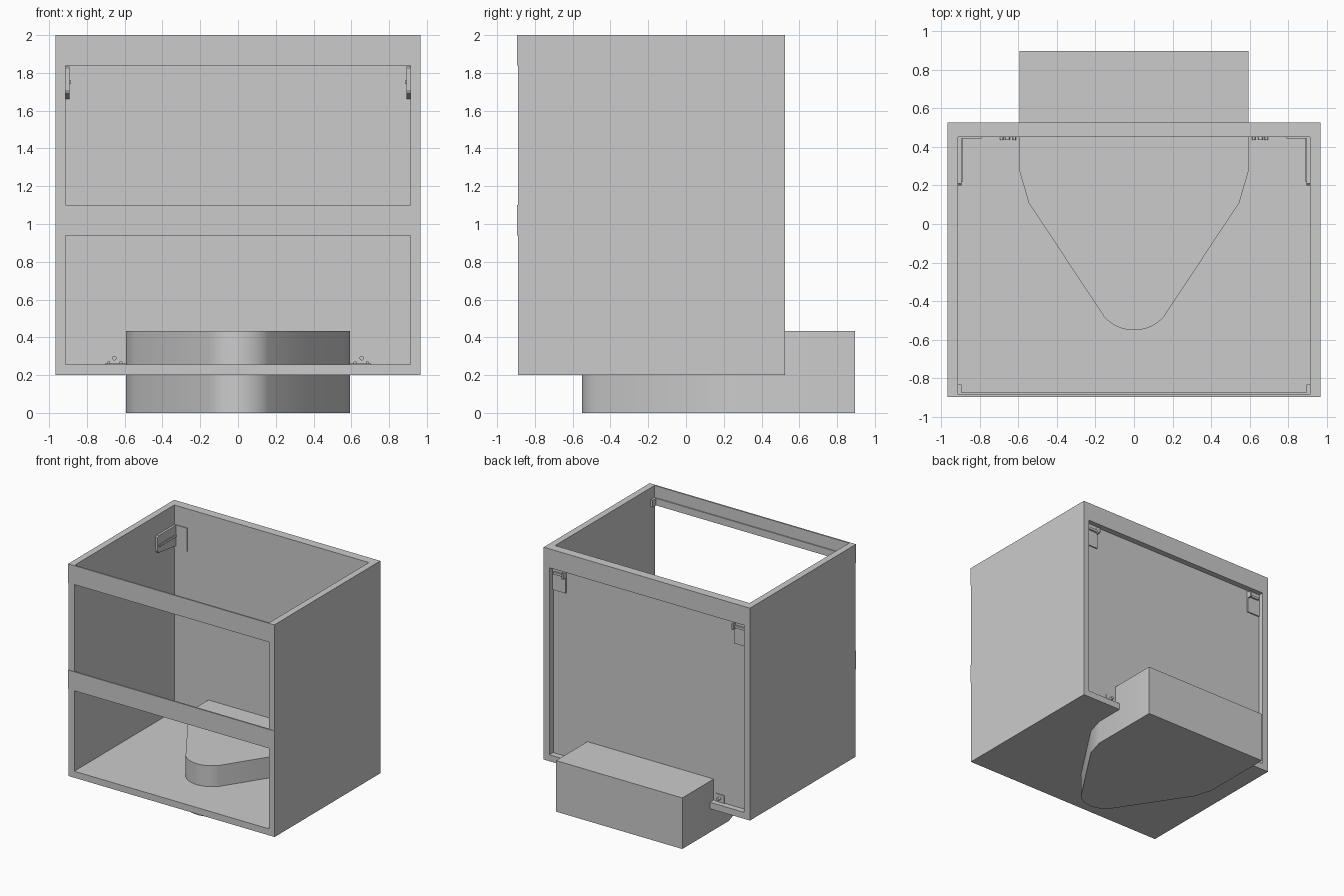
import bpy, bmesh, math
from mathutils import Matrix

if "Cube" in bpy.data.objects:
    bpy.data.objects.remove(bpy.data.objects["Cube"])

W = 0.967             # half width of the carcass
IN = 0.912            # half width of the opening
Y0, Y1 = -0.89, 0.525  # front and back of the carcass
Z0, Z1 = 0.2, 2.0


def finish(bm, name):
    bmesh.ops.recalc_face_normals(bm, faces=bm.faces)
    me = bpy.data.meshes.new(name)
    bm.to_mesh(me)
    bm.free()
    ob = bpy.data.objects.new(name, me)
    bpy.context.collection.objects.link(ob)
    return ob


def smooth(ob):
    bpy.ops.object.select_all(action='DESELECT')
    ob.select_set(True)
    bpy.context.view_layer.objects.active = ob
    bpy.ops.object.shade_smooth_by_angle(angle=math.radians(30))


def box(name, x, y, z):
    bm = bmesh.new()
    size = [b - a for a, b in (x, y, z)]
    mid = [(a + b) / 2 for a, b in (x, y, z)]
    bmesh.ops.create_cube(bm, size=1, matrix=Matrix.Translation(mid) @ Matrix.Diagonal((*size, 1)))
    return finish(bm, name)


def prism(name, pts, offset):
    """Extrude a closed 3D outline along an offset."""
    bm = bmesh.new()
    face = bm.faces.new([bm.verts.new(p) for p in pts])
    ext = bmesh.ops.extrude_face_region(bm, geom=[face])['geom']
    bmesh.ops.translate(bm, vec=offset, verts=[v for v in ext if isinstance(v, bmesh.types.BMVert)])
    return finish(bm, name)


def pin(name, x, z, y0, y1, r):
    """Round pin along y."""
    bm = bmesh.new()
    bmesh.ops.create_cone(bm, cap_ends=True, segments=20, radius1=r, radius2=r, depth=y1 - y0,
                          matrix=Matrix.Translation((x, (y0 + y1) / 2, z)) @ Matrix.Rotation(math.pi / 2, 4, 'X'))
    ob = finish(bm, name)
    smooth(ob)
    return ob


def both_sides(ob):
    m = ob.modifiers.new("mirror", 'MIRROR')
    m.use_axis = (True, False, False)
    return ob


# Carcass: side walls, floor, recessed back panel, back rail
both_sides(box("side_wall", (IN, W), (Y0, Y1), (Z0, Z1)))
box("floor_panel", (-IN, IN), (Y0, Y1), (Z0, 0.255))
box("back_panel", (-IN, IN), (0.45, 0.475), (0.255, 1.84))
box("back_rail", (-IN, IN), (0.45, Y1), (1.84, Z1))

# Thin front rails with an inner lip and end tabs
for part, z in (("upper", 1.84), ("middle", 0.94)):
    top = z + 0.16
    box(part + "_front_rail", (-W, W), (-0.895, -0.882), (z, top))
    box(part + "_rail_lip", (-IN, IN), (-0.882, -0.873), (z, z + 0.06))
    both_sides(box(part + "_rail_tab", (0.893, IN), (-0.873, -0.83), (z, z + 0.06)))

# Plumbing block with a tapered rounded nose
r = 0.207
half = math.asin(0.155 / r)
right = [(0.592, 0.895), (0.592, 0.27), (0.545, 0.11)]
n = 24
arc = [(r * math.sin(a), -0.55 + r - r * math.cos(a))
       for a in (half - 2 * half * i / n for i in range(n + 1))]
outline = right + arc + [(-x, y) for x, y in reversed(right)]
smooth(prism("pipe_block", [(x, y, 0) for x, y in outline], (0, 0, 0.433)))

# Upper hanging brackets: rear plate, rear hook, side arm
both_sides(box("hanger_plate", (0.79, IN), (0.443, 0.485), (1.64, 1.838)))
both_sides(box("hanger_flange", (0.80, 0.895), (0.485, 0.5), (1.78, 1.80)))
both_sides(box("hanger_hook", (0.79, 0.805), (0.485, 0.52), (1.77, 1.82)))
arm = [(0.45, 1.66), (0.45, 1.835), (0.21, 1.835), (0.2, 1.825), (0.2, 1.71), (0.21, 1.69)]
both_sides(prism("hanger_arm", [(0.893, y, z) for y, z in arm], (0.02, 0, 0)))
both_sides(box("hanger_arm_rib", (0.885, 0.895), (0.22, 0.45), (1.74, 1.76)))

# Lower wall brackets: slotted foot plate, upright and pins
foot = [(0.59, 0.365), (0.705, 0.365), (0.705, 0.45), (0.668, 0.45), (0.668, 0.395),
        (0.655, 0.38), (0.642, 0.395), (0.642, 0.45), (0.59, 0.45)]
both_sides(prism("foot_plate", [(x, y, 0.254) for x, y in foot], (0, 0, 0.008)))
both_sides(box("foot_upright", (0.615, 0.695), (0.475, 0.482), (0.255, 0.32)))
both_sides(pin("foot_bolt", 0.655, 0.29, 0.435, 0.515, 0.012))
for x in (0.62, 0.685):
    both_sides(pin("foot_screw", x, 0.266, 0.435, 0.455, 0.008))
